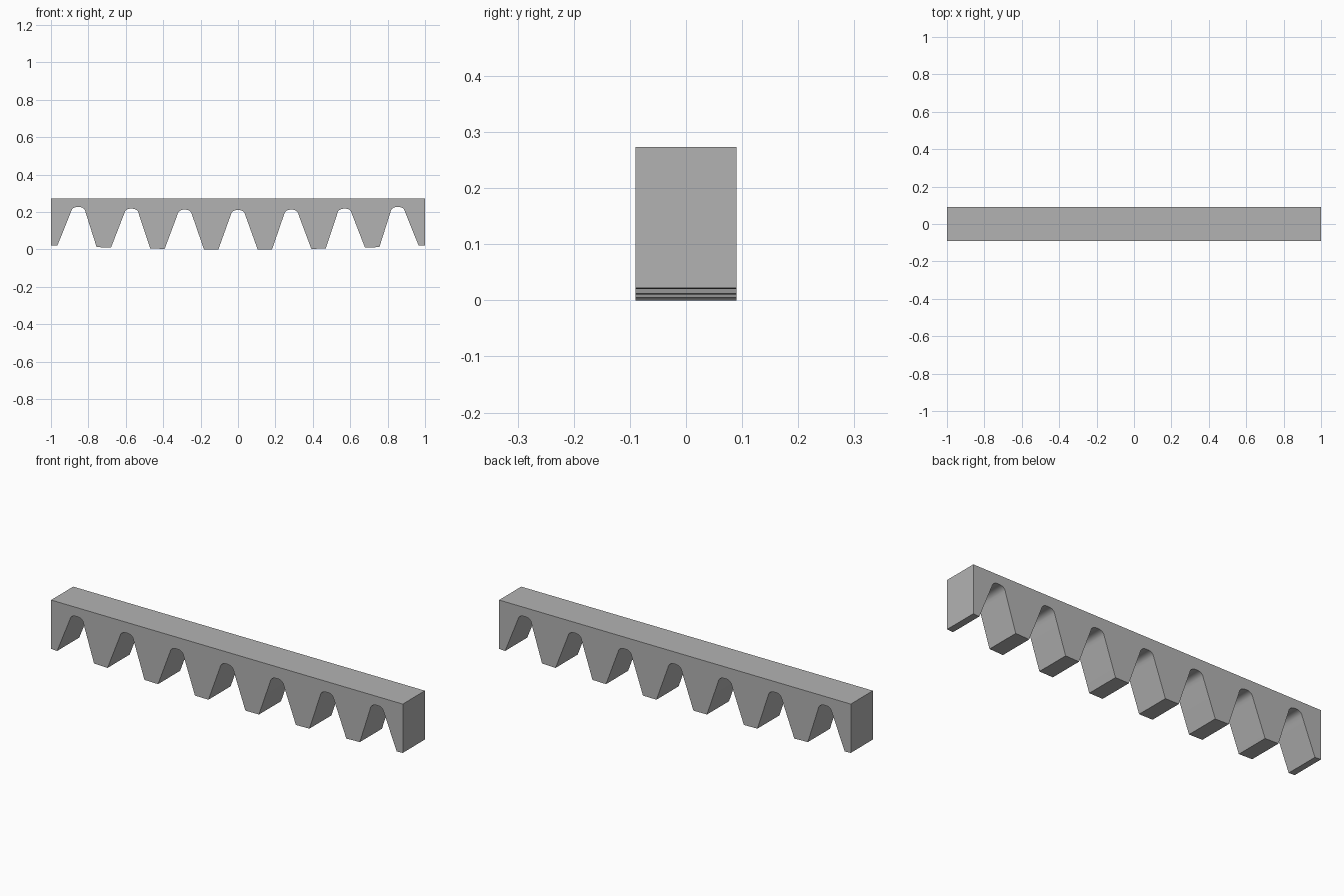
import bpy, bmesh, math
from mathutils import Vector

cube = bpy.data.objects.get("Cube")
if cube:
    bpy.data.objects.remove(cube, do_unlink=True)

TOP = 0.273          # height of the straight back
HALF_DEPTH = 0.09
RADIUS = 22.7        # pitch arc that the tooth tips follow
PITCH = 0.287
GAPS = 7

grey = bpy.data.materials.new("plain grey")
grey.use_nodes = True
colour = (0.45, 0.45, 0.45, 1)
grey.diffuse_color = colour
grey.node_tree.nodes["Principled BSDF"].inputs["Base Color"].default_value = colour


def gap_outline():
    """Half-open slot: sloped flanks joined by a rounded root."""
    flank = [(-0.105, 0), (-0.041, 0.178)]
    # Rounded root between the flanks
    root = []
    for i in range(1, 12):
        a = math.radians(160 - 140 * i / 12)
        sx, sz = math.cos(a), math.sin(a)
        root.append((0.041 * math.copysign(abs(sx) ** 0.8, sx), 0.167 + 0.044 * sz ** 0.8))
    return flank + root + [(-x, z) for x, z in reversed(flank)]


def on_arc(x, z, angle):
    """Place a gap point on the pitch arc, turned to face its centre."""
    s, c = math.sin(angle), math.cos(angle)
    r = RADIUS - z
    return Vector((r * s + x * c, 0, RADIUS - r * c + x * s))


# Underside profile from left to right, closed by the straight back
end_z = 1 / (2 * RADIUS)
points = [Vector((-1, 0, end_z))]
for i in range(GAPS):
    angle = (i - (GAPS - 1) / 2) * PITCH / RADIUS
    points += [on_arc(x, z, angle) for x, z in gap_outline()]
points += [Vector((1, 0, end_z)), Vector((1, 0, TOP)), Vector((-1, 0, TOP))]

# Toothed rack: the profile extruded through its depth
bm = bmesh.new()
face = bm.faces.new([bm.verts.new(p + Vector((0, -HALF_DEPTH, 0))) for p in points])
result = bmesh.ops.extrude_face_region(bm, geom=[face], use_keep_orig=True)
moved = [g for g in result["geom"] if isinstance(g, bmesh.types.BMVert)]
bmesh.ops.translate(bm, verts=moved, vec=(0, 2 * HALF_DEPTH, 0))
bmesh.ops.recalc_face_normals(bm, faces=bm.faces)
mesh = bpy.data.meshes.new("toothed_rack")
bm.to_mesh(mesh)
bm.free()
mesh.materials.append(grey)

rack = bpy.data.objects.new("toothed_rack", mesh)
bpy.context.collection.objects.link(rack)
bpy.context.view_layer.objects.active = rack
rack.select_set(True)
bpy.ops.object.shade_smooth_by_angle(angle=math.radians(35))
